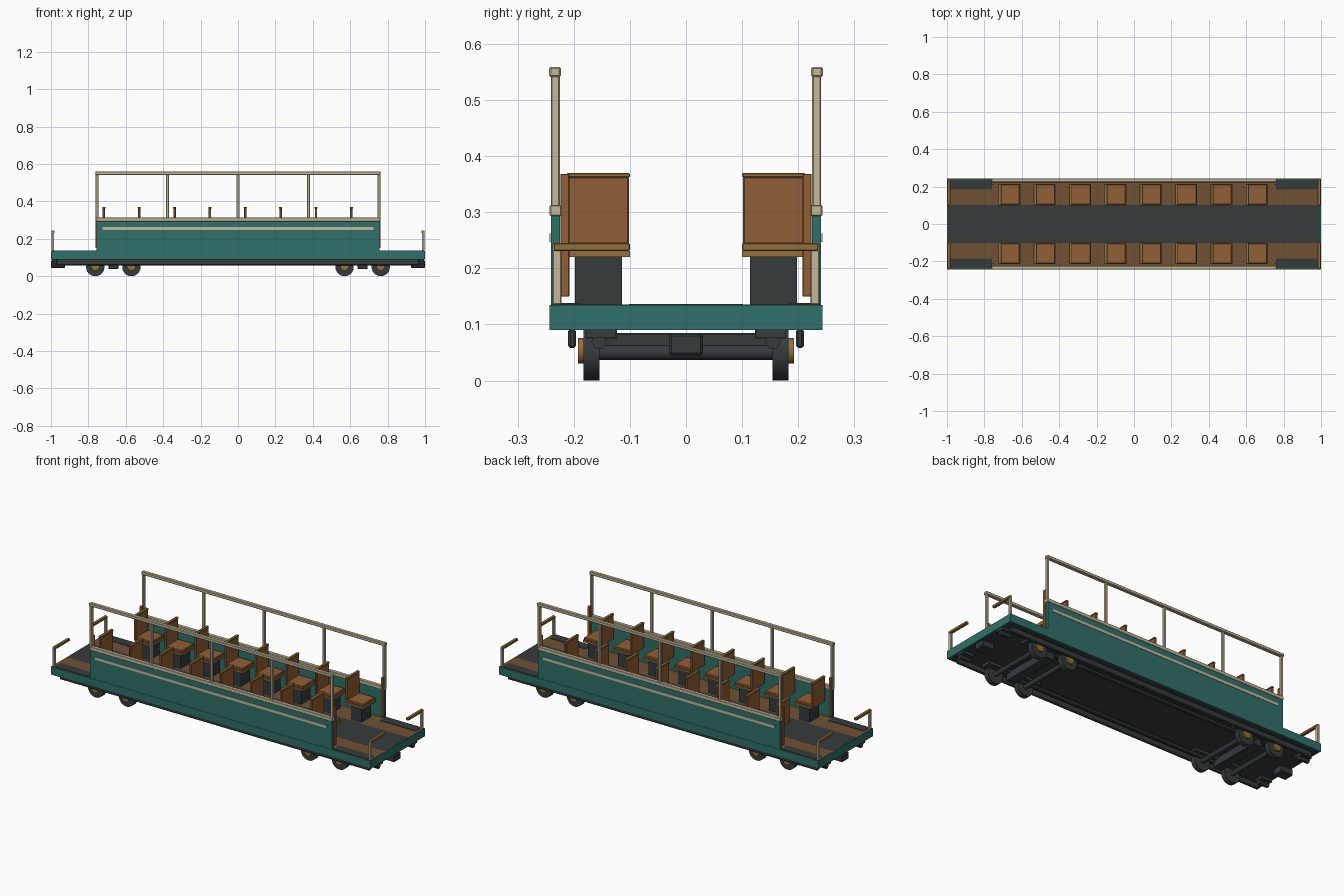
import bpy, bmesh, math
from mathutils import Matrix

if "Cube" in bpy.data.objects:
    bpy.data.objects.remove(bpy.data.objects["Cube"])


def material(name, rgb):
    m = bpy.data.materials.new(name)
    m.diffuse_color = (*rgb, 1)
    m.use_nodes = True
    m.node_tree.nodes["Principled BSDF"].inputs["Base Color"].default_value = m.diffuse_color
    return m


TEAL = material("teal paint", (0.030, 0.160, 0.140))
CREAM = material("cream paint", (0.560, 0.480, 0.330))
DARK = material("dark iron", (0.036, 0.043, 0.046))
LEATHER = material("tan leather", (0.290, 0.115, 0.038))
WOOD = material("floor wood", (0.165, 0.082, 0.036))
OCHRE = material("ochre trim", (0.300, 0.160, 0.045))


def finish(name, bm, mat):
    me = bpy.data.meshes.new(name)
    bm.to_mesh(me)
    bm.free()
    me.materials.append(mat)
    ob = bpy.data.objects.new(name, me)
    bpy.context.collection.objects.link(ob)
    return ob


def box(name, x, y, z, mat, bevel=0.0):
    """Box from (min, max) pairs."""
    bm = bmesh.new()
    size = [b - a for a, b in (x, y, z)]
    mid = [(a + b) / 2 for a, b in (x, y, z)]
    bmesh.ops.create_cube(bm, size=1, matrix=Matrix.Translation(mid) @ Matrix.Diagonal((*size, 1)))
    if bevel:
        bmesh.ops.bevel(bm, geom=bm.edges[:], offset=bevel, segments=1, affect='EDGES')
    return finish(name, bm, mat)


def span(s, a, b):
    """Range a..b placed on the side s (+1 or -1)."""
    return (a, b) if s > 0 else (-b, -a)


def rod(name, centre, r, length, axis, mat, sides=24):
    bm = bmesh.new()
    rot = Matrix.Rotation(math.pi / 2, 4, 'X' if axis == 'Y' else 'Y')
    bmesh.ops.create_cone(bm, cap_ends=True, segments=sides, radius1=r, radius2=r, depth=length,
                          matrix=Matrix.Translation(centre) @ rot)
    ob = finish(name, bm, mat)
    if sides > 8:
        for p in ob.data.polygons:
            p.use_smooth = len(p.vertices) == 4
    return ob


# deck slab, fascia and floor coverings
box("deck_slab", (-0.994, 0.994), (-0.237, 0.237), (0.091, 0.130), DARK)
box("aisle_floor", (-0.994, 0.994), (-0.102, 0.102), (0.130, 0.136), DARK)
for s in (-1, 1):
    box("side_fascia", (-1, 1), span(s, 0.235, 0.243), (0.090, 0.135), TEAL)
    box("end_fascia", span(s, 0.992, 1), (-0.235, 0.235), (0.090, 0.135), TEAL)
    box("wood_floor", (-0.996, 0.996), span(s, 0.102, 0.2405), (0.130, 0.1358), WOOD)
    for e in (-1, 1):
        box("platform_mat", span(e, 0.760, 0.980), span(s, 0.185, 0.238), (0.1355, 0.138), DARK)

# side walls with cap rail, stripe, posts and top rail
for s in (-1, 1):
    box("side_panel", (-0.757, 0.757), span(s, 0.225, 0.241), (0.135, 0.293), TEAL)
    box("panel_stripe", (-0.725, 0.725), span(s, 0.2405, 0.243), (0.247, 0.262), CREAM)
    box("cap_rail", (-0.760, 0.760), span(s, 0.222, 0.243), (0.293, 0.313), CREAM, 0.002)
    box("top_rail", (-0.763, 0.763), span(s, 0.223, 0.244), (0.541, 0.559), CREAM, 0.003)
    for i in range(-2, 3):
        x = i * 0.377
        box("roof_post", (x - 0.007, x + 0.007), span(s, 0.225, 0.241), (0.310, 0.543), CREAM, 0.002)
    for e in (-1, 1):
        box("end_stile", span(e, 0.748, 0.762), span(s, 0.208, 0.224), (0.150, 0.368), LEATHER, 0.001)
        # platform corner posts and handles
        box("corner_post", span(e, 0.983, 0.996), span(s, 0.222, 0.238), (0.135, 0.244), CREAM, 0.002)
        box("corner_handle", span(e, 0.981, 0.998), span(s, 0.100, 0.236), (0.231, 0.245), OCHRE, 0.002)

# seats: eight per side, back rest on the -x side
for s in (-1, 1):
    for i in range(8):
        x = (i - 3.5) * 0.189
        box("seat_pedestal", (x - 0.032, x + 0.032), span(s, 0.114, 0.198), (0.135, 0.222), DARK)
        box("seat_frame", (x - 0.054, x + 0.054), span(s, 0.100, 0.214), (0.220, 0.231), OCHRE)
        box("seat_cushion", (x - 0.050, x + 0.050), span(s, 0.103, 0.211), (0.231, 0.246), LEATHER, 0.003)
        box("seat_back", (x - 0.062, x - 0.049), span(s, 0.102, 0.212), (0.225, 0.363), LEATHER, 0.002)
        box("seat_back_cap", (x - 0.064, x - 0.047), span(s, 0.100, 0.213), (0.362, 0.370), OCHRE, 0.002)

# bogies: wheels, hubs, axles, beams
for e in (-1, 1):
    for wx in (0.570, 0.763):
        rod("axle", (e * wx, 0, 0.050), 0.013, 0.32, 'Y', DARK, 12)
        for s in (-1, 1):
            rod("wheel", (e * wx, s * 0.1685, 0.049), 0.049, 0.028, 'Y', DARK)
            rod("wheel_hub", (e * wx, s * 0.187, 0.053), 0.023, 0.011, 'Y', OCHRE, 16)
    box("bogie_bolster", span(e, 0.640, 0.693), (-0.155, 0.155), (0.038, 0.085), DARK, 0.003)
    box("coupler", span(e, 0.925, 1.0), (-0.030, 0.030), (0.045, 0.083), DARK, 0.004)
    for s in (-1, 1):
        box("bogie_side_beam", span(e, 0.500, 0.830), span(s, 0.123, 0.178), (0.075, 0.092), DARK)
        box("buffer_block", span(e, 0.930, 0.995), span(s, 0.125, 0.178), (0.076, 0.092), DARK)
        rod("buffer_stub", (e * 0.962, s * 0.155, 0.069), 0.014, 0.06, 'X', DARK, 6)

# long underframe bars
for s in (-1, 1):
    box("sole_bar", (-0.970, 0.970), span(s, 0.196, 0.210), (0.058, 0.092), DARK, 0.004)
    rod("truss_pipe", (0, s * 0.150, 0.070), 0.012, 1.3, 'X', DARK, 8)
